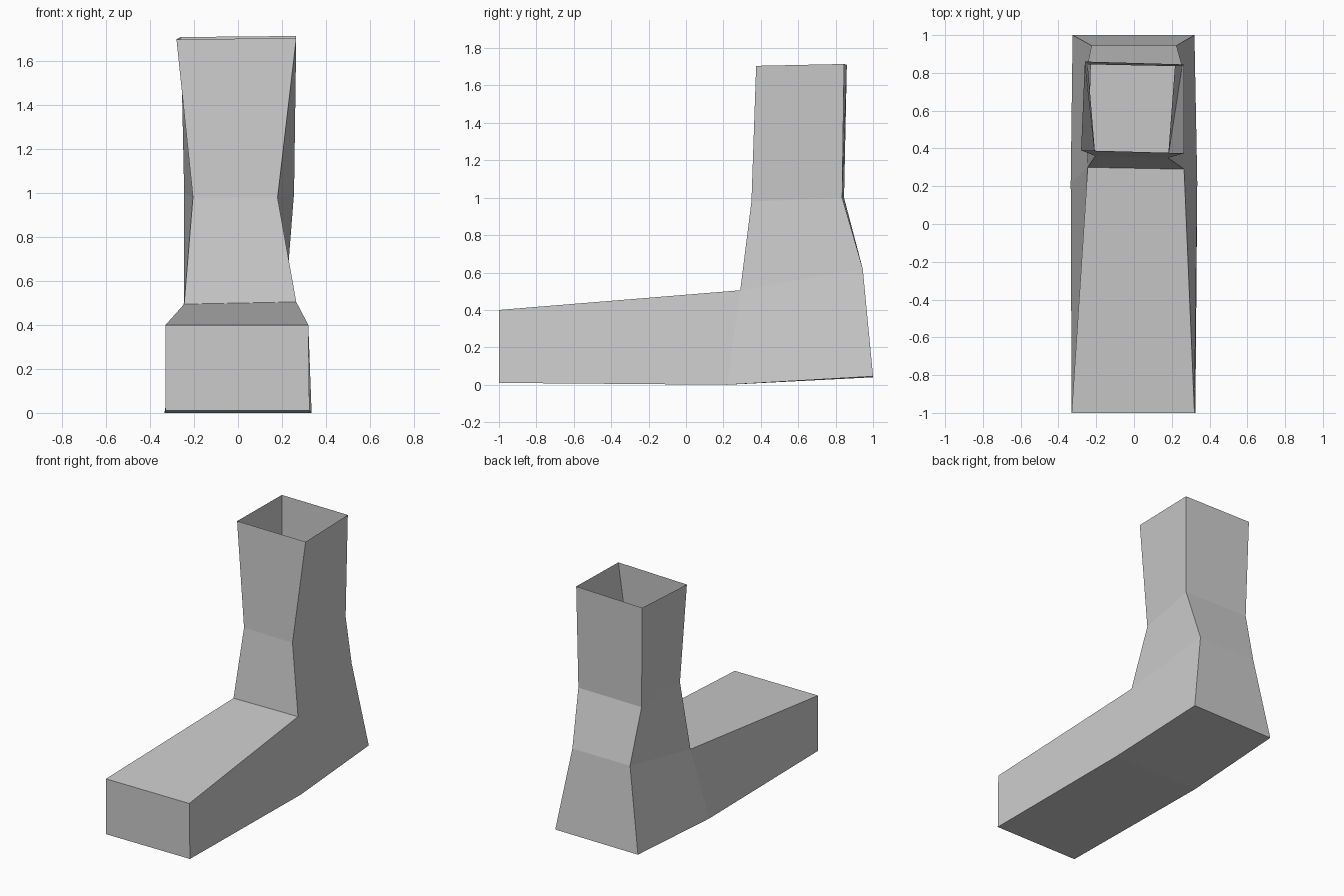
import bpy
import bmesh

cube = bpy.data.objects.get("Cube")
if cube:
    bpy.data.objects.remove(cube, do_unlink=True)

# Side outline: each station holds its right (-x) and left (+x) corner
outline = {
    "toe_bottom":  ((-0.33, -1.0, 0.01), (0.325, -1.0, 0.01)),
    "toe_top":     ((-0.33, -1.0, 0.40), (0.32, -1.0, 0.40)),
    "instep":      ((-0.245, 0.30, 0.495), (0.265, 0.29, 0.505)),
    "shin":        ((-0.205, 0.36, 0.98), (0.18, 0.35, 0.98)),
    "cuff_front":  ((-0.28, 0.39, 1.70), (0.265, 0.375, 1.705)),
    "cuff_back":   ((-0.26, 0.86, 1.71), (0.265, 0.845, 1.715)),
    "calf":        ((-0.245, 0.845, 1.0), (0.255, 0.835, 1.0)),
    "heel_top":    ((-0.225, 0.945, 0.62), (0.225, 0.945, 0.62)),
    "heel_bottom": ((-0.325, 1.0, 0.04), (0.32, 1.0, 0.045)),
    "sole":        ((-0.335, 0.22, 0.0), (0.335, 0.22, 0.0)),
}

# Panels closing the two sides: foot, heel, ankle, upper shaft
side_panels = [
    ("toe_bottom", "toe_top", "instep", "sole"),
    ("sole", "instep", "heel_top", "heel_bottom"),
    ("instep", "shin", "calf", "heel_top"),
    ("shin", "cuff_front", "cuff_back", "calf"),
]

bm = bmesh.new()
right = {name: bm.verts.new(pair[0]) for name, pair in outline.items()}
left = {name: bm.verts.new(pair[1]) for name, pair in outline.items()}

# Strip around the outline, leaving the cuff open
names = list(outline)
for a, b in zip(names, names[1:] + names[:1]):
    if a != "cuff_front":
        bm.faces.new((right[a], left[a], left[b], right[b]))

# Side walls
for panel in side_panels:
    bm.faces.new([right[n] for n in panel])
    bm.faces.new([left[n] for n in reversed(panel)])
bmesh.ops.recalc_face_normals(bm, faces=bm.faces)

mesh = bpy.data.meshes.new("boot")
bm.to_mesh(mesh)
bm.free()
boot = bpy.data.objects.new("boot", mesh)
bpy.context.collection.objects.link(boot)

# Plain grey material
grey = bpy.data.materials.new("light_grey")
grey.use_nodes = True
colour = (0.6, 0.6, 0.6, 1.0)
grey.diffuse_color = colour
grey.node_tree.nodes["Principled BSDF"].inputs["Base Color"].default_value = colour
mesh.materials.append(grey)
